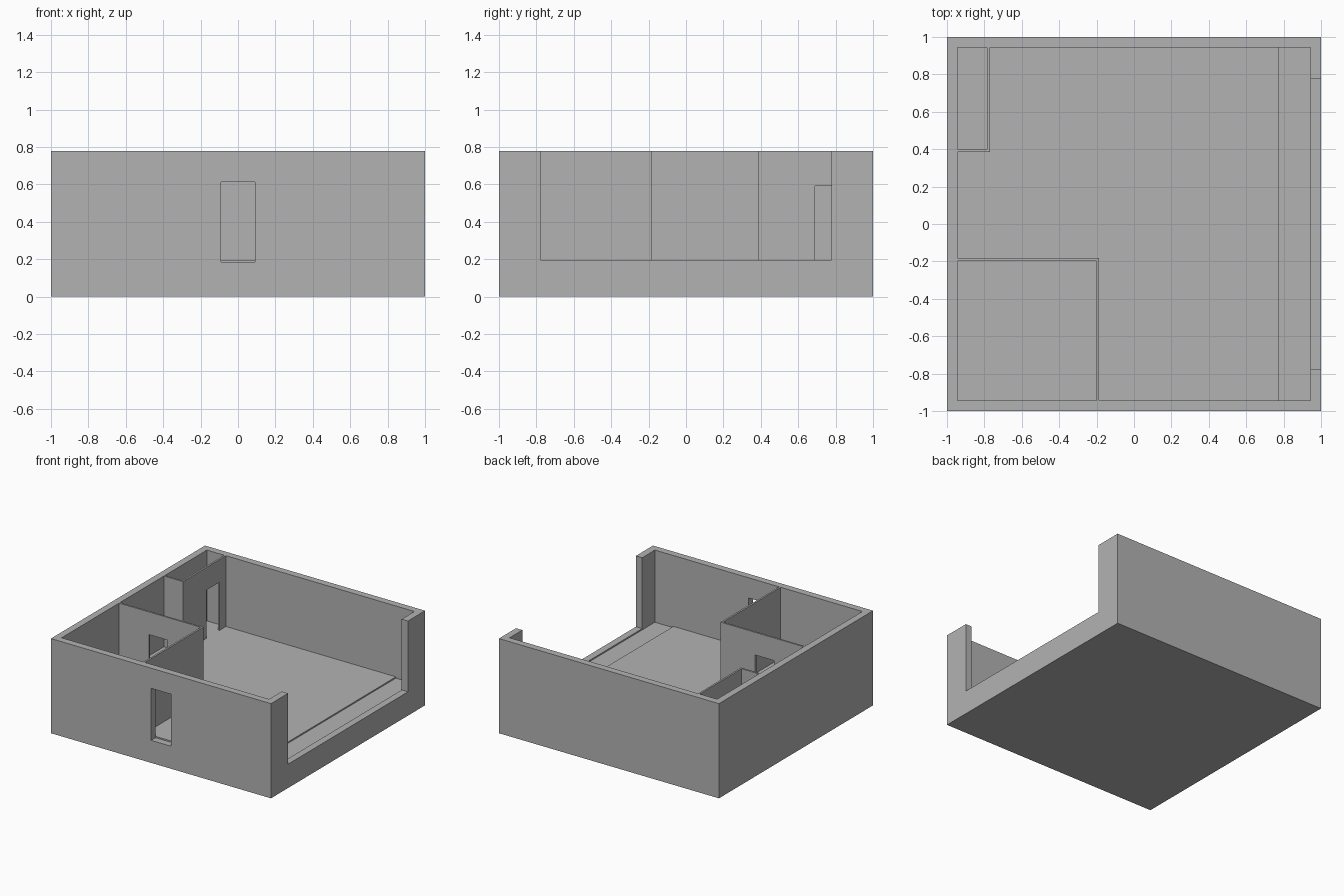
import bpy
import bmesh

default = bpy.data.objects.get("Cube")
if default:
    bpy.data.objects.remove(default, do_unlink=True)

# Shared dimensions
TOP = 0.778          # top of all walls
FLOOR = 0.196        # main floor level
LOW = 0.185          # recessed strip and entrance sill level
IN = 0.943           # inner face of the outer walls
T = 0.015            # partition thickness

grey = bpy.data.materials.new("plain grey")
grey.use_nodes = True
grey.diffuse_color = (0.45, 0.45, 0.45, 1)
grey.node_tree.nodes["Principled BSDF"].inputs["Base Color"].default_value = (0.45, 0.45, 0.45, 1)


def prism(name, outline, z0, z1):
    """Extrude a flat outline from z0 up to z1."""
    bm = bmesh.new()
    face = bm.faces.new([bm.verts.new((x, y, z0)) for x, y in outline])
    new = bmesh.ops.extrude_face_region(bm, geom=[face])["geom"]
    for v in new:
        if isinstance(v, bmesh.types.BMVert):
            v.co.z = z1
    bmesh.ops.recalc_face_normals(bm, faces=bm.faces)
    mesh = bpy.data.meshes.new(name)
    bm.to_mesh(mesh)
    bm.free()
    mesh.materials.append(grey)
    obj = bpy.data.objects.new(name, mesh)
    bpy.context.scene.collection.objects.link(obj)
    return obj


def box(name, x0, x1, y0, y1, z0, z1):
    return prism(name, [(x0, y0), (x1, y0), (x1, y1), (x0, y1)], z0, z1)


def carve(obj, *bounds):
    """Cut a box-shaped opening out of obj and discard the cutter."""
    cutter = box("cutter", *bounds)
    cutter.hide_render = True
    mod = obj.modifiers.new("opening", 'BOOLEAN')
    mod.operation = 'DIFFERENCE'
    mod.solver = 'EXACT'
    mod.object = cutter
    bpy.context.view_layer.objects.active = obj
    bpy.ops.object.modifier_apply(modifier=mod.name)
    mesh = cutter.data
    bpy.data.objects.remove(cutter, do_unlink=True)
    bpy.data.meshes.remove(mesh)


def partition(name, x, y, side):
    """L-shaped wall closing off a corner; (x, y) is its outer corner."""
    yi, end = y + side * T, side * IN
    return prism(name, [(-IN, y), (x, y), (x, end), (x - T, end),
                        (x - T, yi), (-IN, yi)], FLOOR, TOP)


# Outer shell: thick base with surrounding walls
shell = box("base_and_outer_walls", -1, 1, -1, 1, 0, TOP)
carve(shell, -IN, IN, -IN, IN, FLOOR, 1)
# Wide side opening, recessed floor strip, entrance doorway
carve(shell, 0.9, 1.1, -0.778, 0.778, FLOOR, 1)
carve(shell, 0.775, IN, -IN, IN, LOW, 0.5)
carve(shell, -0.09, 0.09, -1.1, -IN, LOW, 0.612)

# Large front room with a doorway in its back wall
front_room = partition("front_room_partition", -0.186, -0.183, -1)
carve(front_room, -0.67, -0.5, -0.3, -0.1, 0.1, 0.592)

# Small back room with a doorway in its side wall
back_room = partition("back_room_partition", -0.77, 0.385, 1)
carve(back_room, -0.85, -0.7, 0.69, 0.86, 0.1, 0.592)
